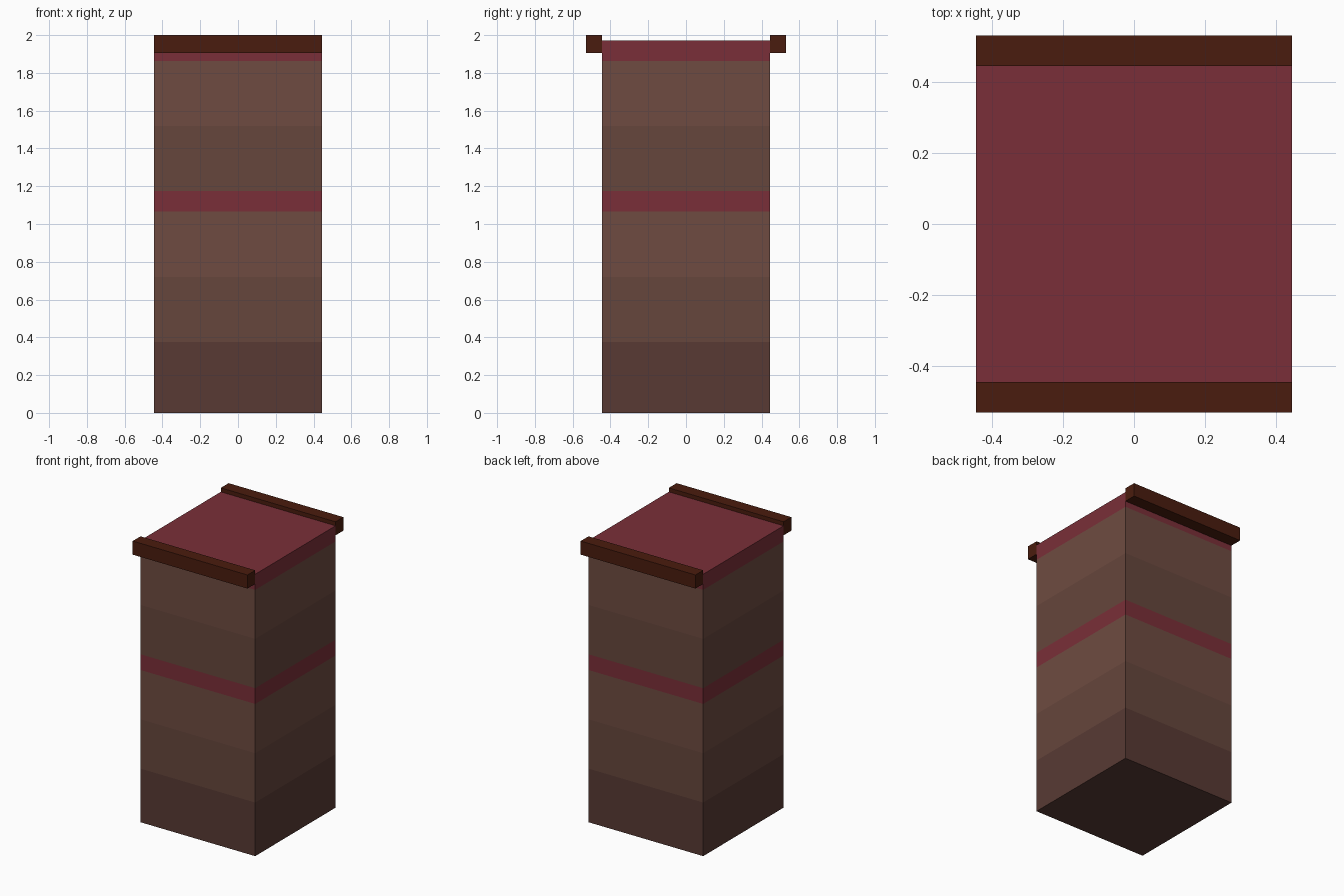
import bpy

if "Cube" in bpy.data.objects:
    bpy.data.objects.remove(bpy.data.objects["Cube"])


def material(name, rgb):
    # sRGB 0-255 to linear
    mat = bpy.data.materials.new(name)
    mat.diffuse_color = [((c / 255 + 0.055) / 1.055) ** 2.4 for c in rgb] + [1]
    mat.use_nodes = True
    mat.node_tree.nodes["Principled BSDF"].inputs["Base Color"].default_value = mat.diffuse_color
    return mat


def box(name, x, y, z, mat):
    bpy.ops.mesh.primitive_cube_add(size=1, location=[(a + b) / 2 for a, b in (x, y, z)])
    ob = bpy.context.object
    ob.name = name
    ob.scale = [b - a for a, b in (x, y, z)]
    bpy.ops.object.transform_apply(location=False, rotation=False, scale=True)
    ob.data.materials.append(mat)
    return ob


dark = material("dark_brown", (88, 58, 52))
mid = material("mid_brown", (102, 70, 60))
light = material("light_brown", (110, 75, 65))
red = material("red", (122, 47, 56))
rail = material("rail_brown", (74, 28, 14))

H = 0.444   # half width of the column
side = (-H, H)

# Stacked column bands, bottom to top
bands = [
    ("base_band", 0.375, dark),
    ("lower_mid_band", 0.72, mid),
    ("lower_light_band", 1.065, light),
    ("middle_stripe", 1.175, red),
    ("upper_mid_band", 1.52, mid),
    ("upper_light_band", 1.863, light),
    ("top_cap", 1.972, red),
]
z0 = 0.0
for name, z1, mat in bands:
    box(name, side, side, (z0, z1), mat)
    z0 = z1

# Rails along the front and back top edges
box("front_rail", side, (-0.53, -H), (1.905, 2.0), rail)
box("back_rail", side, (H, 0.53), (1.905, 2.0), rail)
